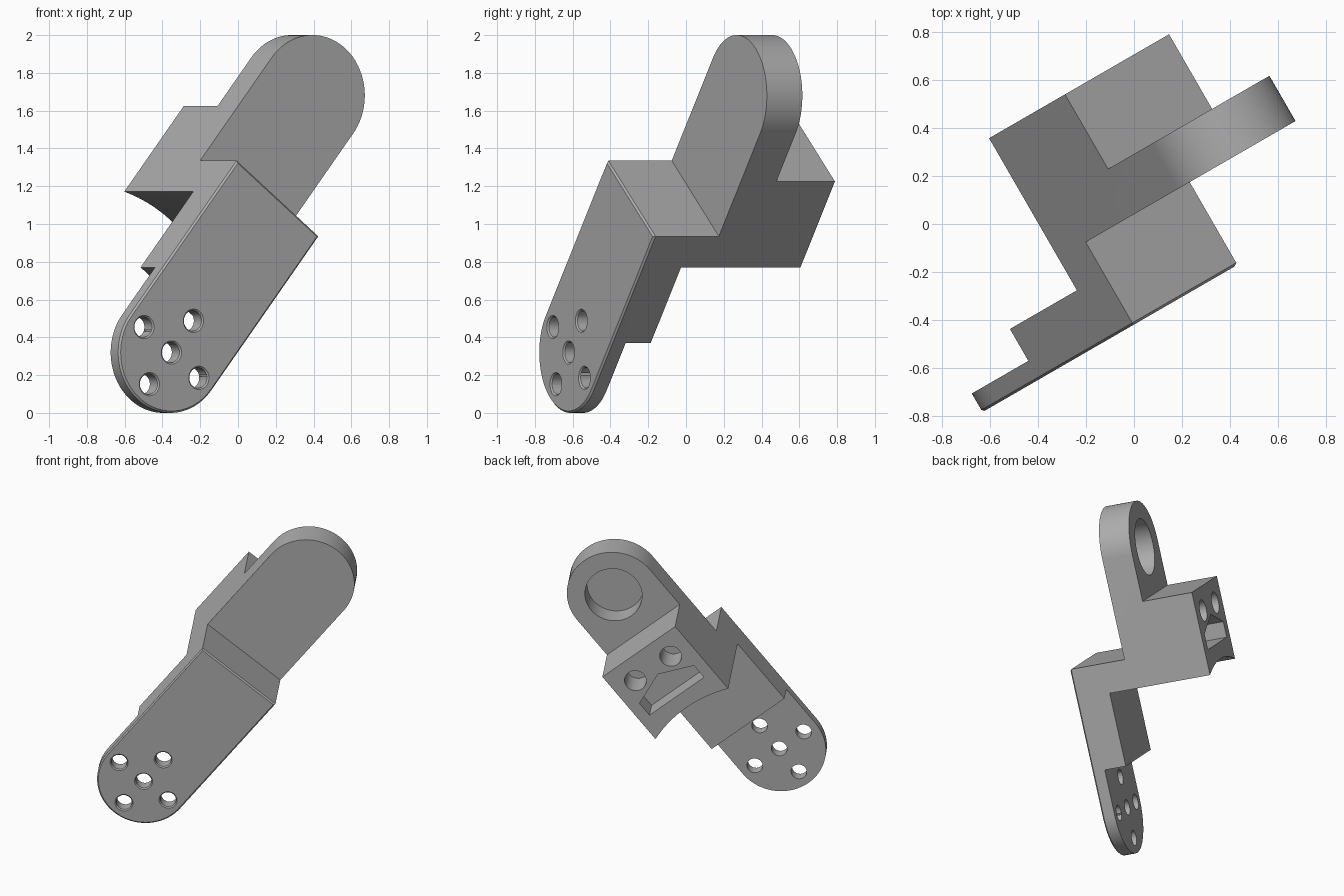
import bpy, bmesh
from math import cos, sin, pi, radians
from mathutils import Matrix, Vector

cube = bpy.data.objects.get("Cube")
if cube:
    bpy.data.objects.remove(cube, do_unlink=True)

# Local frame: X runs along the arm, Y across it, Z through its depth (to the back)
R = 0.32          # half width and end radius
LENGTH = 1.744    # distance between the two end centres
FRONT = -0.362    # depth of the front face
BACK = 0.61       # depth of the block's back face


def prism(name, points, extrude, to_point):
    """Closed outline of 2D points swept along a vector."""
    bm = bmesh.new()
    face = bm.faces.new([bm.verts.new(to_point(a, b)) for a, b in points])
    swept = bmesh.ops.extrude_face_region(bm, geom=[face])["geom"]
    verts = [g for g in swept if isinstance(g, bmesh.types.BMVert)]
    bmesh.ops.translate(bm, verts=verts, vec=extrude)
    bmesh.ops.recalc_face_normals(bm, faces=bm.faces)
    return make_object(name, bm)


def cone(name, x, y, z0, z1, r0, r1, segments=48):
    """Cylinder or frustum along the depth axis."""
    bm = bmesh.new()
    bmesh.ops.create_cone(bm, cap_ends=True, segments=segments, radius1=r0, radius2=r1,
                          depth=z1 - z0, matrix=Matrix.Translation((x, y, (z0 + z1) / 2)))
    return make_object(name, bm)


def make_object(name, bm):
    mesh = bpy.data.meshes.new(name)
    bm.to_mesh(mesh)
    bm.free()
    obj = bpy.data.objects.new(name, mesh)
    bpy.context.collection.objects.link(obj)
    return obj


def combine(obj, cutter, operation="DIFFERENCE"):
    cutter.hide_render = True
    mod = obj.modifiers.new("cut", "BOOLEAN")
    mod.operation, mod.solver, mod.object = operation, "EXACT", cutter
    bpy.context.view_layer.objects.active = obj
    bpy.ops.object.modifier_apply(modifier=mod.name)
    bpy.data.objects.remove(cutter, do_unlink=True)


# Stepped side profile swept across the arm
profile = [(-0.5, FRONT), (1.045, FRONT), (1.045, 0.035), (2.3, 0.035), (2.3, 0.252),
           (1.417, 0.252), (1.417, BACK), (0.321, BACK), (0.321, -0.273), (-0.5, -0.273)]
bracket = prism("offset_bracket", profile, Vector((0, 1, 0)), lambda a, b: (a, -0.5, b))

# Rounded plan outline trims the sides and both ends
N = 48
plan = [(LENGTH + R * cos(a), R * sin(a)) for a in (-pi / 2 + pi * i / N for i in range(N + 1))]
plan += [(-R * cos(a), -R * sin(a)) for a in (-pi / 2 + pi * i / N for i in range(N + 1))]
combine(bracket, prism("plan_trim", plan, Vector((0, 0, 3)), lambda a, b: (a, b, -1.5)),
        "INTERSECT")

# Swing clearance: leaves the thin rib and the concave block underside
combine(bracket, cone("clearance_cutter", 0, 0, -0.12, 1.2, 0.894, 0.894, 192))

# Fine chamfer round the front face
bm = bmesh.new()
bm.from_mesh(bracket.data)
bmesh.ops.remove_doubles(bm, verts=bm.verts, dist=0.0001)
rim = [e for e in bm.edges if all(abs(v.co.z - FRONT) < 0.001 for v in e.verts)
       and len(e.link_faces) == 2 and e.calc_face_angle(0) > 0.5]
bmesh.ops.bevel(bm, geom=rim, offset=0.01, segments=1, affect="EDGES")
bm.to_mesh(bracket.data)
bm.free()

# Five countersunk screw holes in the lower end
for x, y in [(0, 0), (1, 0), (-1, 0), (0, 1), (0, -1)]:
    px, py = x * 0.215, y * 0.215
    combine(bracket, cone("screw_hole_cutter", px, py, -0.5, -0.2, 0.054, 0.054, 32))
    combine(bracket, cone("countersink_cutter", px, py, FRONT - 0.01, FRONT + 0.01,
                          0.072, 0.052, 32))

# Blind bearing seat in the upper end
combine(bracket, cone("bearing_seat_cutter", LENGTH, 0, 0.092, 0.4, 0.196, 0.196, 64))

# Two blind holes and a house-shaped pocket in the block's back
for side in (-1, 1):
    combine(bracket, cone("blind_hole_cutter", 1.26, side * 0.155, BACK - 0.2, BACK + 0.1,
                          0.075, 0.075))
house = [(1.0, -0.24), (1.11, -0.24), (1.206, 0), (1.11, 0.24), (1.0, 0.24)]
combine(bracket, prism("pocket_cutter", house, Vector((0, 0, 0.4)),
                       lambda a, b: (a, b, BACK - 0.16)))

# Stand the arm up: lean along its plane, then turn about the vertical
yaw, lean = radians(30), radians(51.26)
across = Vector((cos(yaw), sin(yaw), 0))
depth = Vector((-sin(yaw), cos(yaw), 0))
up = Vector((0, 0, 1))
along = across * cos(lean) + up * sin(lean)
side_axis = across * sin(lean) - up * cos(lean)
pose = Matrix((along, side_axis, depth)).transposed().to_4x4()
pose.translation = across * -0.616 + up * R
bracket.data.transform(pose)

# Plain grey finish
grey = bpy.data.materials.new("plain_grey")
grey.use_nodes = True
colour = (0.42, 0.42, 0.42, 1)
grey.diffuse_color = colour
grey.node_tree.nodes["Principled BSDF"].inputs["Base Color"].default_value = colour
bracket.data.materials.clear()
bracket.data.materials.append(grey)
for poly in bracket.data.polygons:
    poly.material_index = 0

bpy.ops.object.select_all(action="DESELECT")
bracket.select_set(True)
bpy.context.view_layer.objects.active = bracket
bpy.ops.object.shade_smooth_by_angle(angle=radians(30))
